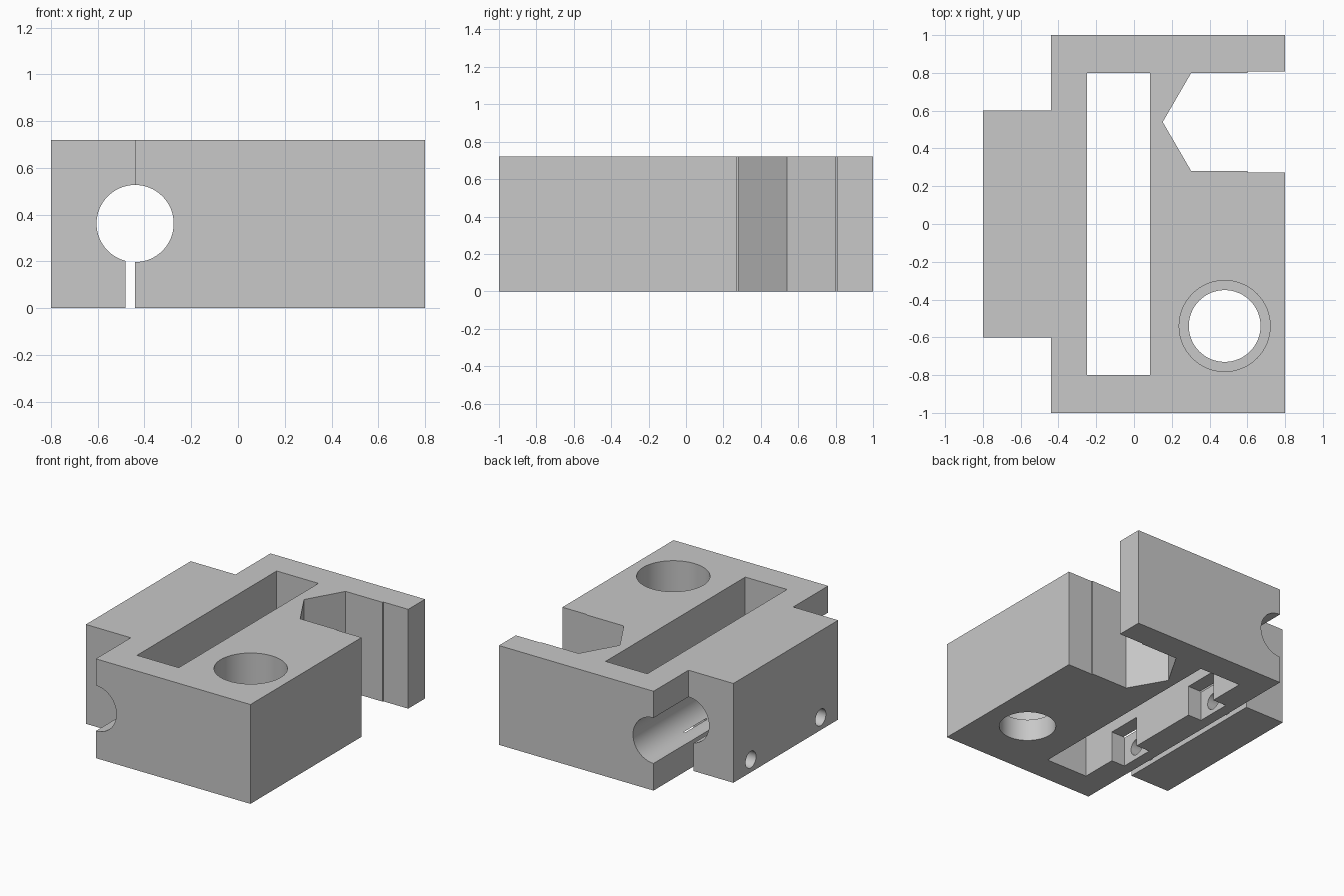
import bpy, bmesh, math
from mathutils import Matrix, Vector

if "Cube" in bpy.data.objects:
    bpy.data.objects.remove(bpy.data.objects["Cube"])

H = 0.72  # block height

grey = bpy.data.materials.new("plain grey")
grey.diffuse_color = (0.58, 0.58, 0.58, 1)
grey.use_nodes = True
grey.node_tree.nodes["Principled BSDF"].inputs["Base Color"].default_value = grey.diffuse_color


def make_object(name, bm):
    bmesh.ops.recalc_face_normals(bm, faces=bm.faces)
    mesh = bpy.data.meshes.new(name)
    bm.to_mesh(mesh)
    bm.free()
    mesh.materials.append(grey)
    obj = bpy.data.objects.new(name, mesh)
    bpy.context.collection.objects.link(obj)
    return obj


def box(name, lo, hi):
    bm = bmesh.new()
    lo, hi = Vector(lo), Vector(hi)
    bmesh.ops.create_cube(bm, size=1, matrix=Matrix.Translation((lo + hi) / 2)
                          @ Matrix.Diagonal((*(hi - lo), 1)))
    return make_object(name, bm)


def cylinder(name, start, end, radius, segments=64):
    bm = bmesh.new()
    start, end = Vector(start), Vector(end)
    axis = end - start
    turn = axis.to_track_quat('Z', 'Y').to_matrix().to_4x4()
    bmesh.ops.create_cone(bm, cap_ends=True, segments=segments, radius1=radius,
                          radius2=radius, depth=axis.length,
                          matrix=Matrix.Translation((start + end) / 2) @ turn)
    return make_object(name, bm)


# Block: stepped outline with the pointed nut notch on the right
outline = [(-0.8, -0.6), (-0.44, -0.6), (-0.44, -1), (0.8, -1),
           (0.8, 0.273), (0.6, 0.273), (0.6, 0.28), (0.303, 0.28), (0.152, 0.54),
           (0.303, 0.80), (0.6, 0.80), (0.6, 0.807), (0.8, 0.807),
           (0.8, 1), (-0.44, 1), (-0.44, 0.6), (-0.8, 0.6)]
bm = bmesh.new()
base = bm.faces.new([bm.verts.new((x, y, 0)) for x, y in outline])
top = bmesh.ops.extrude_face_region(bm, geom=[base])
bmesh.ops.translate(bm, vec=(0, 0, H),
                    verts=[v for v in top["geom"] if isinstance(v, bmesh.types.BMVert)])
block = make_object("clamp_block", bm)

# Belt slot, rod bore, clamping slit and stepped vertical hole
cutters = [
    box("slot_cutter", (-0.25, -0.8, -0.1), (0.085, 0.8, H + 0.1)),
    cylinder("rod_cutter", (-0.44, -1.1, 0.362), (-0.44, 1.1, 0.362), 0.165),
    box("slit_cutter", (-0.481, -0.7, -0.1), (-0.441, 0.7, 0.3)),
    cylinder("hole_cutter", (0.48, -0.54, -0.1), (0.48, -0.54, 0.4), 0.19),
    cylinder("counterbore_cutter", (0.48, -0.54, 0.16), (0.48, -0.54, H + 0.1), 0.241),
]
# Clamp screw holes and the nut pockets behind them
for side in (-1, 1):
    y = 0.4 * side
    cutters.append(box("pocket_cutter", (-0.36, y - 0.13, -0.1), (-0.2, y + 0.13, 0.222)))
    cutters.append(cylinder("screw_cutter", (-0.9, y, 0.092), (-0.3, y, 0.092), 0.06, 32))

bpy.context.view_layer.objects.active = block
block.select_set(True)
for cutter in cutters:
    cutter.hide_render = True
    cut = block.modifiers.new("cut", 'BOOLEAN')
    cut.operation = 'DIFFERENCE'
    cut.solver = 'EXACT'
    cut.object = cutter
    bpy.ops.object.modifier_apply(modifier=cut.name)
    bpy.data.objects.remove(cutter)

bpy.ops.object.shade_smooth_by_angle(angle=math.radians(30))
